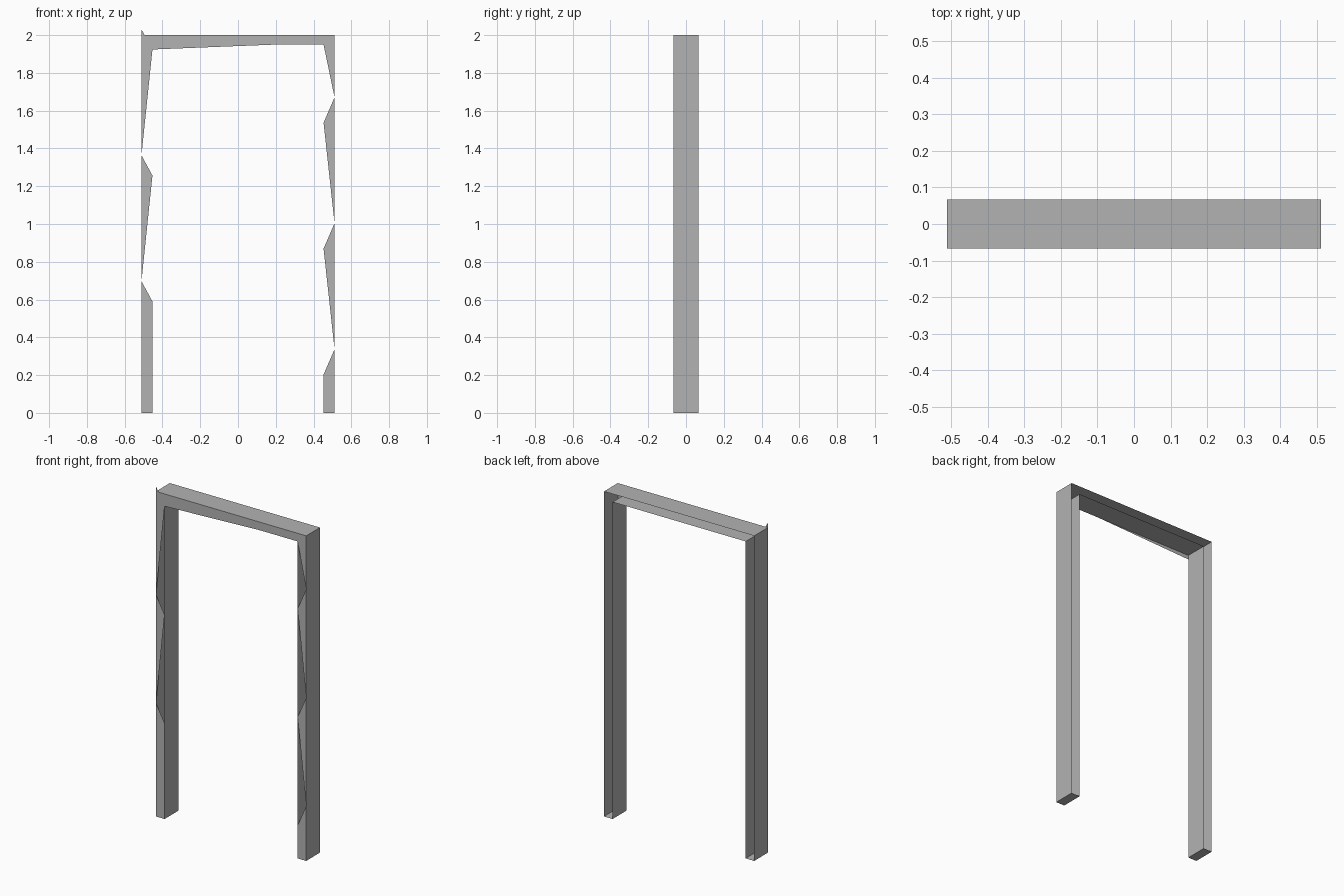
import bpy

cube = bpy.data.objects.get("Cube")
if cube:
    bpy.data.objects.remove(cube, do_unlink=True)

# Overall sizes: outer half width, inner half width, half depth, heights
OUT, INN, DEPTH = 0.511, 0.453, 0.067
TOP, LINTEL = 2.0, 1.95
STEP = 2 / 3  # spacing of the tears in the front skin

grey = bpy.data.materials.new("plain_grey")
grey.use_nodes = True
colour = (0.45, 0.45, 0.45, 1)
grey.diffuse_color = colour
grey.node_tree.nodes["Principled BSDF"].inputs["Base Color"].default_value = colour


def make_object(name, verts, faces):
    mesh = bpy.data.meshes.new(name)
    mesh.from_pydata(verts, [], faces)
    mesh.materials.append(grey)
    obj = bpy.data.objects.new(name, mesh)
    bpy.context.collection.objects.link(obj)
    return obj


# Hollow casing: closed profile swept front to back, open at the rear
profile = [(-OUT, 0), (-OUT, TOP), (OUT, TOP), (OUT, 0),
           (INN, 0), (INN, LINTEL), (-INN, LINTEL), (-INN, 0)]
n = len(profile)
verts = [(x, y, z) for y in (-DEPTH, DEPTH) for x, z in profile]
faces = [(i, (i + 1) % n, (i + 1) % n + n, i + n) for i in range(n)]
make_object("frame_casing", verts, faces)


def front_skin(name, polygons):
    """Flat polygons on the front plane, given as (x, z) loops."""
    verts, faces = [], []
    for poly in polygons:
        faces.append(range(len(verts), len(verts) + len(poly)))
        verts += [(x, -DEPTH, z) for x, z in poly]
    make_object(name, verts, faces)


def post_skin(name, side, outer_z, inner_z):
    """Foot piece and two triangles that taper to points on the outer edge."""
    foot = [(side * OUT, 0), (side * INN, 0),
            (side * INN, inner_z), (side * OUT, outer_z)]
    polys = [foot]
    for k in range(2):
        low = outer_z + k * STEP
        polys.append([(side * OUT, low), (side * INN, inner_z + (k + 1) * STEP),
                      (side * OUT, low + STEP)])
    if side > 0:
        polys = [p[::-1] for p in polys]
    front_skin(name, polys)


LEFT_Z, RIGHT_Z = 0.337, 0.697  # lowest tear on each post
post_skin("left_post_front", 1, LEFT_Z, 0.203)
post_skin("right_post_front", -1, RIGHT_Z, 0.59)

# Front of the lintel, with its corners running down to the posts
front_skin("lintel_front", [[
    (-OUT, TOP), (-OUT, RIGHT_Z + STEP), (-INN, 1.924), (0.2, LINTEL),
    (INN, LINTEL), (OUT, LEFT_Z + 2 * STEP), (OUT, TOP)]])
